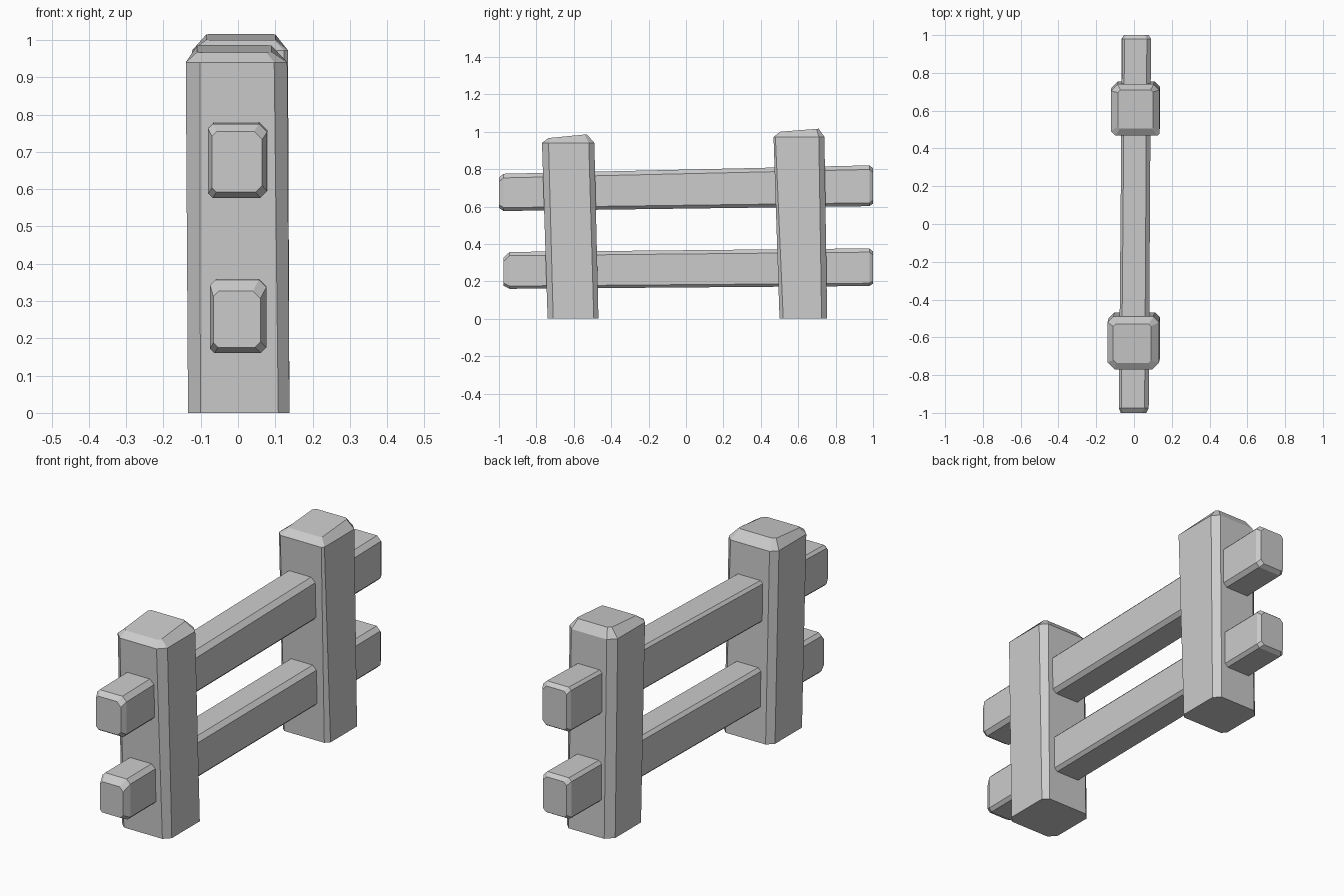
import bpy, bmesh
from mathutils import Vector

if "Cube" in bpy.data.objects:
    bpy.data.objects.remove(bpy.data.objects["Cube"])

# Single plain grey for all timber
grey = bpy.data.materials.new("weathered grey")
grey.use_nodes = True
COLOUR = (0.6, 0.6, 0.6, 1)
grey.diffuse_color = COLOUR
grey.node_tree.nodes["Principled BSDF"].inputs["Base Color"].default_value = COLOUR


def chamfered_rect(u0, u1, v0, v1, cuts):
    """Eight points round a rectangle; cuts go from the low corner anticlockwise."""
    a, b, c, d = cuts
    return [(u0 + a, v0), (u1 - b, v0), (u1, v0 + b), (u1, v1 - c),
            (u1 - c, v1), (u0 + d, v1), (u0, v1 - d), (u0, v0 + a)]


def loft(name, rings):
    """Skin a list of matching rings and cap both ends."""
    bm = bmesh.new()
    loops = [[bm.verts.new(p) for p in ring] for ring in rings]
    for low, high in zip(loops, loops[1:]):
        n = len(low)
        for i in range(n):
            j = (i + 1) % n
            bm.faces.new((low[i], low[j], high[j], high[i]))
    bm.faces.new(loops[0])
    bm.faces.new(loops[-1])
    bmesh.ops.recalc_face_normals(bm, faces=bm.faces)
    mesh = bpy.data.meshes.new(name)
    bm.to_mesh(mesh)
    bm.free()
    mesh.materials.append(grey)
    bpy.context.collection.objects.link(bpy.data.objects.new(name, mesh))


def post(name, foot, shoulder, cap, z_shoulder, z_cap, foot_cuts, cuts):
    """Leaning post with a bevelled, sloping cap (z_cap = front, back height)."""
    def slope(y):
        t = (y - cap[2]) / (cap[3] - cap[2])
        return z_cap[0] + t * (z_cap[1] - z_cap[0])
    small = [c * 0.4 for c in cuts]
    loft(name, [
        [Vector((x, y, 0)) for x, y in chamfered_rect(*foot, foot_cuts)],
        [Vector((x, y, z_shoulder)) for x, y in chamfered_rect(*shoulder, cuts)],
        [Vector((x, y, slope(y))) for x, y in chamfered_rect(*cap, small)]])


def rail(name, sections, cuts):
    """Rail along y; each section is (y, x0, x1, z0, z1)."""
    loft(name, [[Vector((x, y, z)) for x, z in chamfered_rect(*rect, cuts)]
                for y, *rect in sections])


# Posts
post("front_post", (-0.134, 0.138, -0.74, -0.468), (-0.14, 0.132, -0.77, -0.49),
     (-0.11, 0.09, -0.735, -0.53), 0.94, (0.966, 0.986),
     (0.033, 0.03, 0.025, 0.03), (0.038, 0.035, 0.03, 0.03))
post("back_post", (-0.12, 0.138, 0.50, 0.755), (-0.123, 0.134, 0.468, 0.74),
     (-0.085, 0.10, 0.505, 0.71), 0.972, (1.0, 1.016),
     (0.02, 0.02, 0.03, 0.035), (0.025, 0.01, 0.03, 0.035))

# Rails, rising slightly towards the back
rail("upper_rail", [(-1.0, -0.07, 0.065, 0.592, 0.755),
                    (-0.975, -0.08, 0.078, 0.576, 0.775),
                    (0.98, -0.063, 0.09, 0.602, 0.82),
                    (1.0, -0.052, 0.078, 0.615, 0.805)],
     (0.012, 0.018, 0.022, 0.013))
rail("lower_rail", [(-0.975, -0.066, 0.06, 0.176, 0.327),
                    (-0.943, -0.075, 0.076, 0.16, 0.357),
                    (0.98, -0.066, 0.086, 0.175, 0.376),
                    (1.0, -0.052, 0.075, 0.187, 0.36)],
     (0.012, 0.015, 0.02, 0.015))
